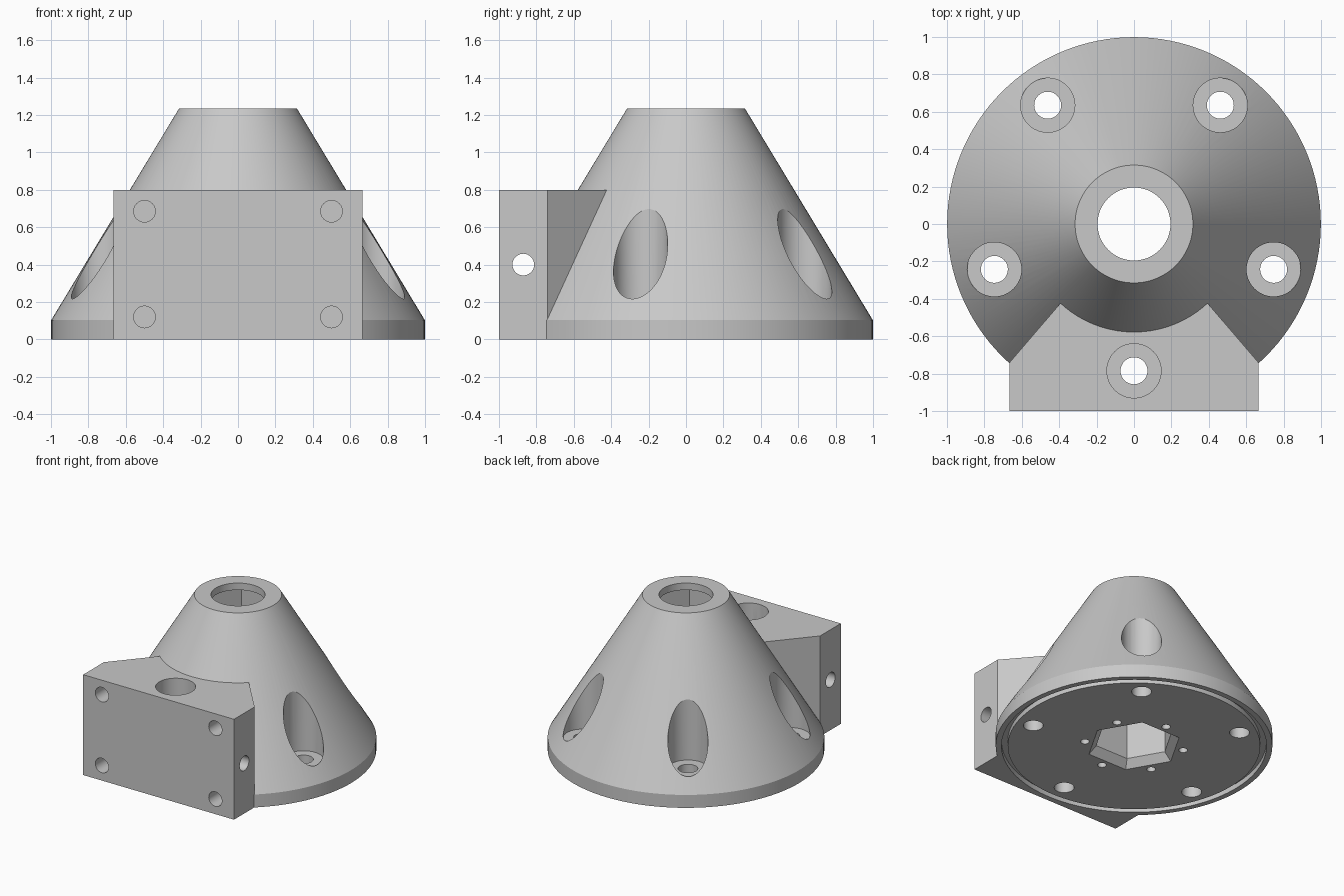
import bpy
import bmesh
from math import cos, sin, pi, radians
from mathutils import Matrix, Vector

default_cube = bpy.data.objects.get("Cube")
if default_cube:
    bpy.data.objects.remove(default_cube, do_unlink=True)

grey = bpy.data.materials.new("plain_grey")
grey.use_nodes = True
GREY = (0.58, 0.58, 0.58, 1)
grey.diffuse_color = GREY
grey.node_tree.nodes["Principled BSDF"].inputs["Base Color"].default_value = GREY


def make_object(name, bm):
    bmesh.ops.recalc_face_normals(bm, faces=bm.faces)
    mesh = bpy.data.meshes.new(name)
    bm.to_mesh(mesh)
    bm.free()
    mesh.materials.append(grey)
    obj = bpy.data.objects.new(name, mesh)
    bpy.context.collection.objects.link(obj)
    return obj


def turned(name, rings, sides=48, matrix=Matrix(), ring_shaped=False):
    """Solid of stacked (radius, height) rings; ring_shaped joins last to first."""
    bm = bmesh.new()
    loops = []
    for r, z in rings:
        loops.append([bm.verts.new(matrix @ Vector((r * cos(2 * pi * i / sides),
                                                    r * sin(2 * pi * i / sides), z)))
                      for i in range(sides)])
    pairs = list(zip(loops, loops[1:]))
    if ring_shaped:
        pairs.append((loops[-1], loops[0]))
    else:
        bm.faces.new(loops[0])
        bm.faces.new(loops[-1])
    for a, b in pairs:
        for i in range(sides):
            j = (i + 1) % sides
            bm.faces.new((a[i], a[j], b[j], b[i]))
    return make_object(name, bm)


def prism(name, outline, height):
    bm = bmesh.new()
    base = bm.faces.new([bm.verts.new((x, y, 0)) for x, y in outline])
    top = bmesh.ops.extrude_face_region(bm, geom=[base])["geom"]
    bmesh.ops.translate(bm, vec=(0, 0, height),
                        verts=[v for v in top if isinstance(v, bmesh.types.BMVert)])
    return make_object(name, bm)


def combine(target, tool, operation="DIFFERENCE"):
    mod = target.modifiers.new(tool.name, "BOOLEAN")
    mod.operation = operation
    mod.solver = "EXACT"
    mod.object = tool
    bpy.context.view_layer.objects.active = target
    bpy.ops.object.modifier_apply(modifier=mod.name)
    bpy.data.objects.remove(tool, do_unlink=True)


# Conical body with a short straight base
housing = turned("conical_housing", [(0.999, 0), (0.999, 0.103), (0.315, 1.235)], 128)

# Mounting block growing out of the front
half = [(0.665, -1), (0.665, -0.74), (0.3, -0.315)]
block = prism("mounting_block", half + [(-x, y) for x, y in reversed(half)], 0.8)
combine(housing, block, "UNION")

# Five counterbored bolt holes
for k in range(5):
    a = radians(-90 + 72 * k)
    place = Matrix.Translation((0.785 * cos(a), 0.785 * sin(a), 0))
    combine(housing, turned("bolt_hole", [(0.072, -0.1), (0.072, 0.214),
                                          (0.145, 0.214), (0.145, 1.3)], 48, place))

# Hexagonal bore with a flared mouth, and the round opening at the top
combine(housing, turned("hex_bore", [(0.347, -0.001), (0.29, 0.06), (0.29, 1.18)], 6))
combine(housing, turned("top_opening", [(0.195, 1.1), (0.195, 1.4)], 64))

# Seal groove under the base
combine(housing, turned("seal_groove", [(0.912, -0.1), (0.912, 0.04),
                                        (0.957, 0.04), (0.957, -0.1)], 128,
                        ring_shaped=True))

# Small screw holes around the hexagon
for k in range(6):
    a = radians(30 + 60 * k)
    place = Matrix.Translation((0.36 * cos(a), 0.36 * sin(a), 0))
    combine(housing, turned("screw_hole", [(0.032, -0.1), (0.032, 0.12)], 24, place))

# Four blind holes in the front of the block
to_back = Matrix.Rotation(radians(-90), 4, "X")
for x in (-0.5, 0.5):
    for z in (0.12, 0.685):
        place = Matrix.Translation((x, -1, z)) @ to_back
        combine(housing, turned("front_hole", [(0.058, -0.1), (0.058, 0.27)], 32, place))

# Cross hole through the block from side to side
place = Matrix.Translation((0, -0.87, 0.4)) @ Matrix.Rotation(radians(90), 4, "Y")
combine(housing, turned("cross_hole", [(0.058, -0.8), (0.058, 0.8)], 32, place))

# Smooth the round walls and keep the edges crisp
bpy.ops.object.select_all(action="DESELECT")
housing.select_set(True)
bpy.context.view_layer.objects.active = housing
bpy.ops.object.shade_smooth_by_angle(angle=radians(25))
